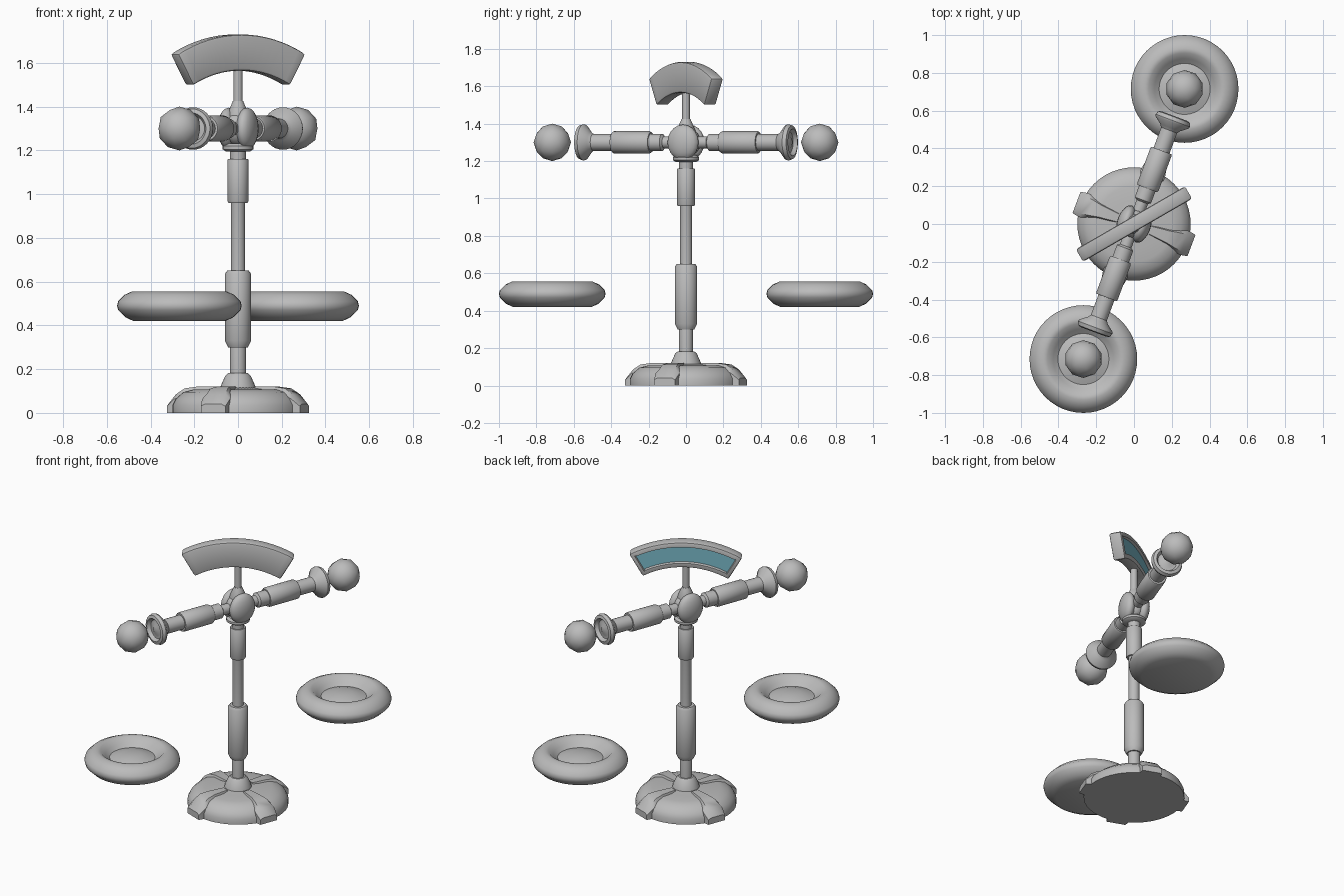
import bpy, bmesh, math
from mathutils import Matrix, Vector

if "Cube" in bpy.data.objects:
    bpy.data.objects.remove(bpy.data.objects["Cube"])

ARM = math.atan2(0.715, 0.268)      # heading of the beam
I4 = Matrix.Identity(4)


def material(name, rgb):
    m = bpy.data.materials.new(name)
    m.diffuse_color = (*rgb, 1)
    m.use_nodes = True
    m.node_tree.nodes["Principled BSDF"].inputs["Base Color"].default_value = m.diffuse_color
    return m


GREY = material("grey metal", (0.5, 0.5, 0.5))
BLUE = material("blue panel", (0.2, 0.5, 0.6))


def finish(bm, name, angle=35, mats=(GREY,)):
    bmesh.ops.recalc_face_normals(bm, faces=bm.faces)
    me = bpy.data.meshes.new(name)
    bm.to_mesh(me)
    bm.free()
    for m in mats:
        me.materials.append(m)
    me.shade_smooth()
    me.set_sharp_from_angle(angle=math.radians(angle))
    ob = bpy.data.objects.new(name, me)
    bpy.context.collection.objects.link(ob)
    return ob


def lathe(name, profile, matrix=I4, segs=32, angle=35):
    """Spin (radius, height) points around the local z axis."""
    bm = bmesh.new()
    pts = [(0, profile[0][1])] + list(profile) + [(0, profile[-1][1])]
    rings = [[bm.verts.new((r * math.cos(2 * math.pi * i / segs),
                            r * math.sin(2 * math.pi * i / segs), z))
              for i in range(segs)] for r, z in pts]
    for a, b in zip(rings, rings[1:]):
        for i in range(segs):
            j = (i + 1) % segs
            bm.faces.new((a[i], a[j], b[j], b[i]))
    bmesh.ops.remove_doubles(bm, verts=bm.verts, dist=1e-5)
    bmesh.ops.transform(bm, matrix=matrix, verts=bm.verts)
    return finish(bm, name, angle)


def sleeve(name, r, a, b, matrix=I4, c=0.015):
    return lathe(name, [(r - c, a), (r, a + 2 * c), (r, b - c), (r - c * 0.7, b)], matrix)


# base dome
lathe("base_dome", [(0.3, 0), (0.3, 0.035), (0.285, 0.065), (0.25, 0.095),
                    (0.2, 0.108), (0.13, 0.108), (0.08, 0.115)], segs=48)

# four clawed feet: (distance, half width, top height)
for k in range(4):
    bm = bmesh.new()
    rings = []
    for d, w, h in [(0.09, 0.03, 0.12), (0.19, 0.045, 0.12), (0.245, 0.06, 0.112),
                    (0.285, 0.068, 0.085), (0.325, 0.06, 0.04), (0.325, 0.06, 0)]:
        low = 0 if h else -0.0
        rings.append([bm.verts.new(p) for p in
                      ((d, -w, low), (d, -w, h * 0.75), (d, -w * 0.7, h),
                       (d, w * 0.7, h), (d, w, h * 0.75), (d, w, low))])
    for a, b in zip(rings, rings[1:]):
        for i in range(6):
            bm.faces.new((a[i], a[(i + 1) % 6], b[(i + 1) % 6], b[i]))
    bm.faces.new(rings[0])
    bmesh.ops.remove_doubles(bm, verts=bm.verts, dist=1e-5)
    bmesh.ops.transform(bm, matrix=Matrix.Rotation(ARM + k * math.pi / 2, 4, 'Z'), verts=bm.verts)
    finish(bm, f"foot_{k + 1}", 40)

# post, from the bottom up
lathe("post_collar", [(0.082, 0.11), (0.078, 0.125), (0.058, 0.17), (0.045, 0.182)])
lathe("post_shaft", [(0.037, 0.17), (0.037, 0.34), (0.033, 0.36), (0.033, 0.98),
                     (0.037, 1.0), (0.037, 1.22)])
sleeve("lower_sleeve", 0.06, 0.3, 0.65)
sleeve("upper_sleeve", 0.048, 0.96, 1.16, c=0.004)
lathe("neck_ring", [(0.055, 1.195), (0.07, 1.205), (0.07, 1.22), (0.055, 1.232)])


def ball(name, centre, scale, turn=0.0, segs=None):
    bm = bmesh.new()
    if segs:
        bmesh.ops.create_uvsphere(bm, u_segments=segs, v_segments=segs // 2, radius=1)
    else:
        bmesh.ops.create_icosphere(bm, subdivisions=2, radius=1)
    m = (Matrix.Translation(centre) @ Matrix.Rotation(turn, 4, 'Z')
         @ Matrix.Diagonal((*scale, 1)))
    bmesh.ops.transform(bm, matrix=m, verts=bm.verts)
    return finish(bm, name, 60)


# pivot hub with a domed cheek on each side
ball("hub", (0, 0, 1.3), (0.08, 0.06, 0.08), ARM, 20)
side = Vector((math.sin(ARM), -math.cos(ARM), 0))
for s, label in ((1, "right"), (-1, "left")):
    ball(f"hub_cheek_{label}", Vector((0, 0, 1.3)) + side * 0.045 * s,
         (0.088, 0.045, 0.095), ARM, 20)
lathe("hub_cap", [(0.05, 1.34), (0.052, 1.36), (0.03, 1.41), (0.024, 1.425)])
lathe("sign_rod", [(0.021, 1.4), (0.021, 1.6)], segs=16)

# beam halves, end balls and pans
for s, label in ((1, "back"), (-1, "front")):
    turn = ARM if s > 0 else ARM + math.pi
    m = (Matrix.Translation((0, 0, 1.3)) @ Matrix.Rotation(turn, 4, 'Z')
         @ Matrix.Rotation(math.pi / 2, 4, 'Y'))
    lathe(f"beam_{label}_stub", [(0.032, 0.03), (0.032, 0.125), (0.046, 0.135), (0.046, 0.22)], m)
    sleeve(f"beam_{label}_sleeve", 0.06, 0.2, 0.415, m, c=0.006)
    lathe(f"beam_{label}_horn",
          [(0.045, 0.4), (0.045, 0.53), (0.056, 0.545), (0.094, 0.575), (0.097, 0.585),
           (0.09, 0.605), (0.072, 0.61), (0.058, 0.59), (0.04, 0.59), (0.02, 0.6)], m)
    x, y = 0.268 * s, 0.715 * s
    ball(f"end_ball_{label}", (x, y, 1.3), (0.1, 0.1, 0.1))
    lathe(f"pan_{label}",
          [(0.21, 0.42), (0.245, 0.436), (0.28, 0.47), (0.285, 0.49), (0.28, 0.51),
           (0.25, 0.54), (0.215, 0.556), (0.19, 0.552), (0.16, 0.525), (0.135, 0.505),
           (0.1, 0.517), (0.05, 0.53)],
          Matrix.Translation((x, y, 0)), segs=48, angle=45)

# curved sign: arc-shaped slab with a recessed panel on its back
bm = bmesh.new()
N, HALF, T = 16, math.radians(29.8), 0.038
rings = []
for i in range(N + 1):
    a = -HALF + 2 * HALF * i / N
    rings.append([bm.verts.new((r * math.sin(a), y, 1.05 + r * math.cos(a)))
                  for r, y in ((0.515, -T), (0.68, -T), (0.68, T), (0.515, T))])
for a, b in zip(rings, rings[1:]):
    for i in range(4):
        bm.faces.new((a[i], a[(i + 1) % 4], b[(i + 1) % 4], b[i]))
bm.faces.new(rings[0])
bm.faces.new(rings[-1])
bmesh.ops.recalc_face_normals(bm, faces=bm.faces)
sharp = [e for e in bm.edges if e.calc_face_angle(0) > 0.7]
bmesh.ops.bevel(bm, geom=sharp, offset=0.012, segments=2, profile=0.5, affect='EDGES')
bm.normal_update()
panel = [f for f in bm.faces if f.normal.y > 0.99]
bmesh.ops.inset_region(bm, faces=panel, thickness=0.018, depth=0)
bmesh.ops.inset_region(bm, faces=panel, thickness=0.005, depth=-0.015)
for f in panel:
    f.material_index = 1
bmesh.ops.transform(bm, matrix=Matrix.Rotation(math.radians(30), 4, 'Z'), verts=bm.verts)
finish(bm, "sign", 40, (GREY, BLUE))
